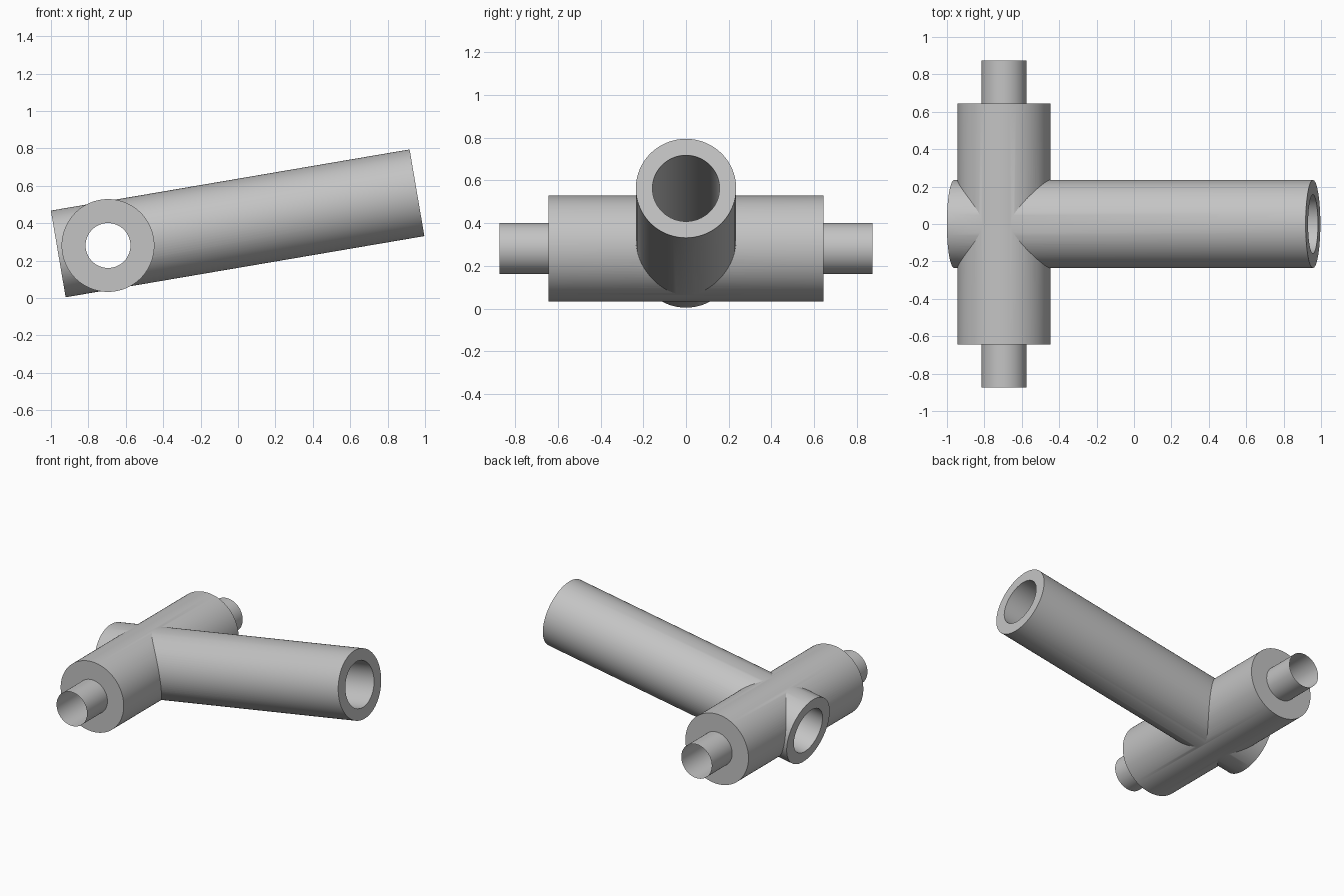
import bpy
import math
from mathutils import Vector

default = bpy.data.objects.get("Cube")
if default:
    bpy.data.objects.remove(default, do_unlink=True)

steel = bpy.data.materials.new("plain grey")
steel.use_nodes = True
GREY = (0.55, 0.55, 0.55, 1)
steel.diffuse_color = GREY
steel.node_tree.nodes["Principled BSDF"].inputs["Base Color"].default_value = GREY


def cylinder(name, start, end, radius, fill="NGON"):
    """Cylinder running from start to end; fill NOTHING leaves it open."""
    start, end = Vector(start), Vector(end)
    axis = end - start
    bpy.ops.mesh.primitive_cylinder_add(
        vertices=96, radius=radius, depth=axis.length, end_fill_type=fill,
        location=(start + end) / 2,
        rotation=axis.to_track_quat('Z', 'Y').to_euler())
    obj = bpy.context.object
    obj.name = obj.data.name = name
    obj.data.materials.append(steel)
    return obj


def combine(target, other, operation):
    """Apply a boolean, then discard the helper."""
    mod = target.modifiers.new("boolean", 'BOOLEAN')
    mod.operation, mod.solver, mod.object = operation, 'EXACT', other
    bpy.ops.object.select_all(action='DESELECT')
    bpy.context.view_layer.objects.active = target
    target.select_set(True)
    bpy.ops.object.modifier_apply(modifier=mod.name)
    bpy.data.objects.remove(other, do_unlink=True)


def smooth(obj):
    bpy.ops.object.select_all(action='DESELECT')
    bpy.context.view_layer.objects.active = obj
    obj.select_set(True)
    bpy.ops.object.shade_smooth_by_angle(angle=math.radians(25))


# Axes of the sloping pipe and the cross pipe
low, high = Vector((-0.961, 0, 0.236)), Vector((0.957, 0, 0.563))
over = (high - low).normalized() * 0.1
cross_x, cross_z = -0.695, 0.281
cross_half, sleeve_end, sleeve_radius = 0.645, 0.874, 0.12


def on_cross(y):
    return (cross_x, y, cross_z)


# Crossed pipe body with both bores cut through
body = cylinder("pipe_body", low, high, 0.235)
combine(body, cylinder("cross_pipe", on_cross(-cross_half),
                       on_cross(cross_half), 0.248), 'UNION')
combine(body, cylinder("main_bore", low - over, high + over, 0.157),
        'DIFFERENCE')
combine(body, cylinder("cross_bore", on_cross(-1), on_cross(1),
                       sleeve_radius), 'DIFFERENCE')
smooth(body)

# Thin open sleeves at both ends of the cross pipe
for name, side in (("front_sleeve", -1), ("back_sleeve", 1)):
    smooth(cylinder(name, on_cross(side * cross_half),
                    on_cross(side * sleeve_end), sleeve_radius, 'NOTHING'))
